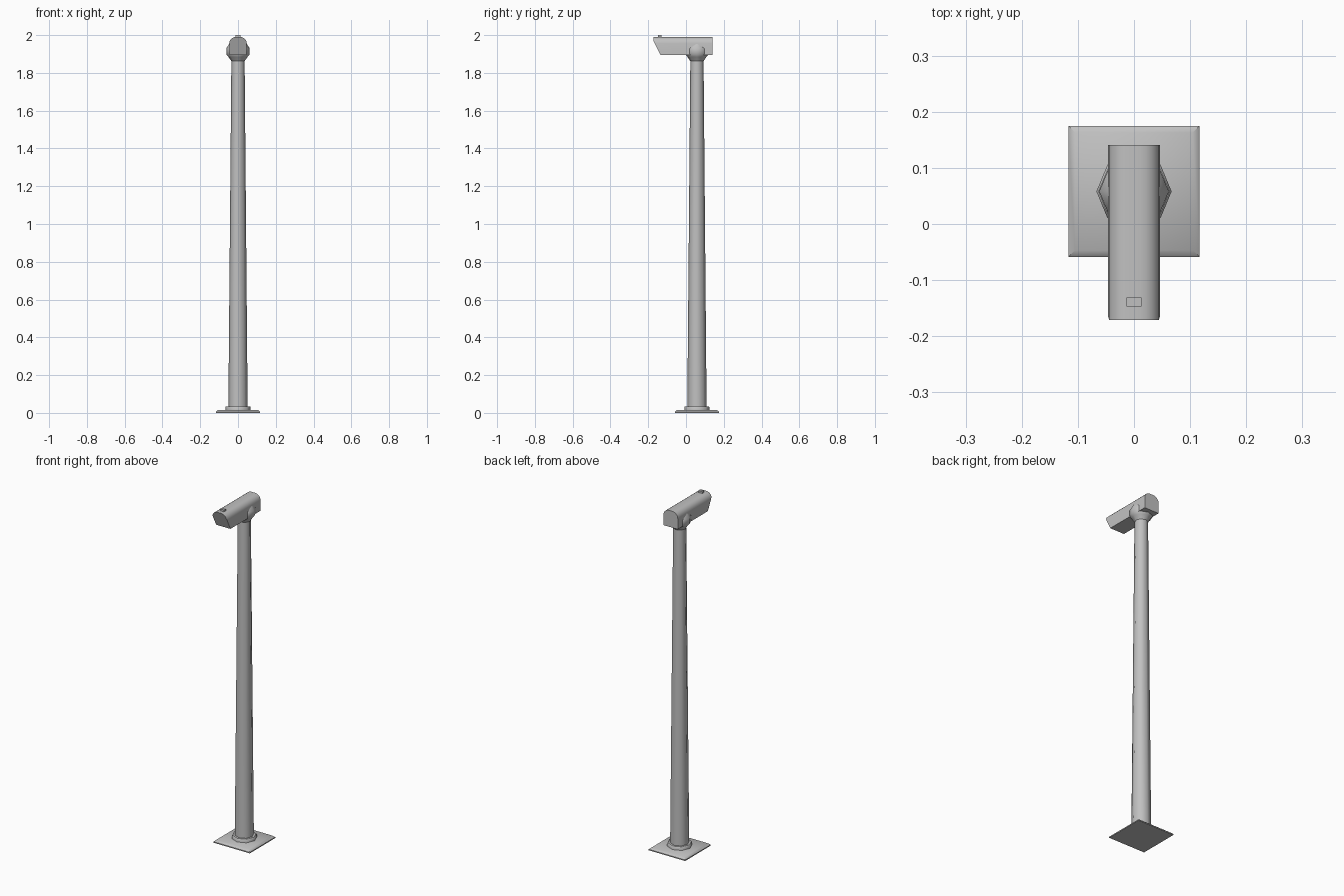
import bpy, bmesh, math

cube = bpy.data.objects.get("Cube")
if cube:
    bpy.data.objects.remove(cube, do_unlink=True)

POLE_Y = 0.058

# Single painted-metal colour
grey = bpy.data.materials.new("grey_metal")
grey.use_nodes = True
colour = (0.53, 0.53, 0.53, 1)
grey.diffuse_color = colour
grey.node_tree.nodes["Principled BSDF"].inputs["Base Color"].default_value = colour


def finish(name, bm, smooth_angle):
    bmesh.ops.recalc_face_normals(bm, faces=bm.faces)
    mesh = bpy.data.meshes.new(name)
    bm.to_mesh(mesh)
    bm.free()
    mesh.materials.append(grey)
    obj = bpy.data.objects.new(name, mesh)
    bpy.context.collection.objects.link(obj)
    bpy.ops.object.select_all(action='DESELECT')
    obj.select_set(True)
    bpy.context.view_layer.objects.active = obj
    bpy.ops.object.shade_smooth_by_angle(angle=math.radians(smooth_angle))
    return obj


def loft(name, rings, smooth_angle):
    """Skin a stack of equal-length point rings and cap both ends."""
    bm = bmesh.new()
    loops = [[bm.verts.new(p) for p in ring] for ring in rings]
    n = len(loops[0])
    for a, b in zip(loops, loops[1:]):
        for i in range(n):
            j = (i + 1) % n
            bm.faces.new((a[i], a[j], b[j], b[i]))
    bm.faces.new(loops[0])
    bm.faces.new(loops[-1])
    return finish(name, bm, smooth_angle)


def octagon(r, z):
    return [(r * math.cos(i * math.pi / 4), POLE_Y + r * math.sin(i * math.pi / 4), z)
            for i in range(8)]


def square(h, z):
    return [(sx * h, POLE_Y + sy * h, z) for sx, sy in ((-1, -1), (1, -1), (1, 1), (-1, 1))]


# Ground plate with a shallow sloping rim
loft("base_plate", [square(0.117, 0), square(0.117, 0.006), square(0.105, 0.016)], 50)

# Octagonal foot ring, tapered pole and flared collar
loft("foot_ring", [octagon(0.067, 0.012), octagon(0.067, 0.03), octagon(0.063, 0.035)], 46)
loft("pole", [octagon(0.051, 0.03), octagon(0.035, 1.87)], 50)
loft("collar", [octagon(r, z) for r, z in
                ((0.035, 1.862), (0.05, 1.884), (0.062, 1.898),
                 (0.062, 1.93), (0.044, 1.958))], 50)

# Camera housing: arched section, raked front face
HALF, BOTTOM, TOP, ROUND = 0.046, 1.895, 1.99, 0.034
section = [(-HALF, BOTTOM), (HALF, BOTTOM)]
for side, start in ((1, 0), (-1, 90)):
    for k in range(6):
        a = math.radians(start + k * 18)
        section.append((side * (HALF - ROUND) + ROUND * math.cos(a),
                        TOP - ROUND + ROUND * math.sin(a)))


def front_y(z):
    return -0.171 + 0.036 * max(0, (1.967 - z) / (1.967 - BOTTOM))


loft("camera_housing", [[(x, front_y(z), z) for x, z in section],
                        [(x, 0.141, z) for x, z in section]], 35)

# Small sight block on the roof
bm = bmesh.new()
bmesh.ops.create_cube(bm, size=1)
for v in bm.verts:
    v.co = (v.co.x * 0.026, -0.139 + v.co.y * 0.016, 1.992 + v.co.z * 0.016)
finish("roof_sight", bm, 30)
